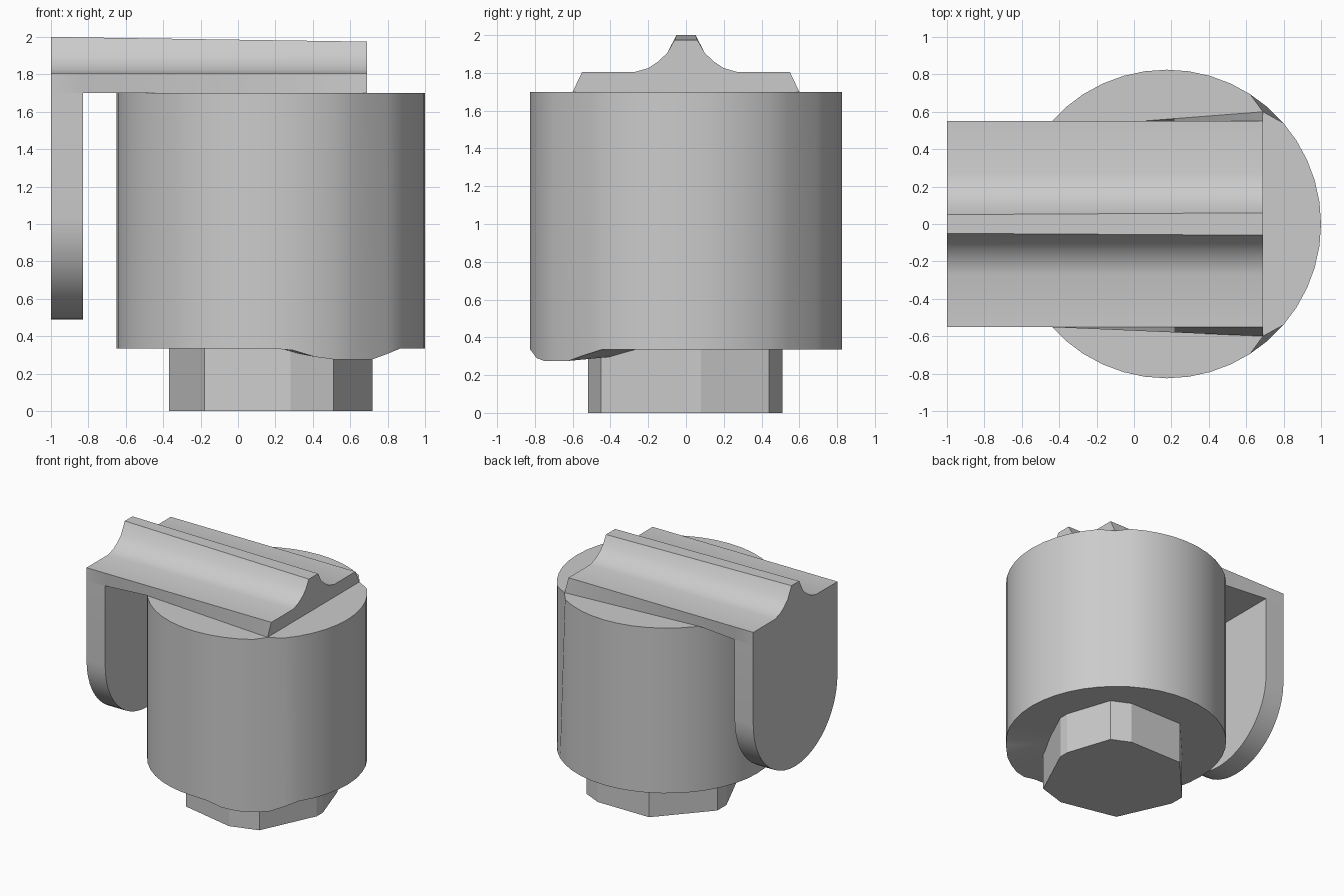
import bpy, bmesh
from math import pi, cos, sin, radians

cube = bpy.data.objects.get("Cube")
if cube:
    bpy.data.objects.remove(cube, do_unlink=True)

grey = bpy.data.materials.new("plain grey")
grey.use_nodes = True
COLOR = (0.6, 0.6, 0.6, 1)
grey.diffuse_color = COLOR
grey.node_tree.nodes["Principled BSDF"].inputs["Base Color"].default_value = COLOR


def loft(name, rings, fan_start=None, smooth=False):
    """Skin a row of matching closed rings and cap both ends."""
    bm = bmesh.new()
    loops = [[bm.verts.new(p) for p in ring] for ring in rings]
    n = len(loops[0])
    for a, b in zip(loops, loops[1:]):
        for i in range(n):
            j = (i + 1) % n
            bm.faces.new((a[i], a[j], b[j], b[i]))
    bm.faces.new(loops[-1])
    if fan_start:
        hub = bm.verts.new(fan_start)
        for i in range(n):
            bm.faces.new((hub, loops[0][(i + 1) % n], loops[0][i]))
    else:
        bm.faces.new(loops[0][::-1])
    bmesh.ops.recalc_face_normals(bm, faces=bm.faces)
    mesh = bpy.data.meshes.new(name)
    bm.to_mesh(mesh)
    bm.free()
    mesh.materials.append(grey)
    obj = bpy.data.objects.new(name, mesh)
    bpy.context.collection.objects.link(obj)
    if smooth:
        bpy.ops.object.select_all(action='DESELECT')
        obj.select_set(True)
        bpy.context.view_layer.objects.active = obj
        bpy.ops.object.shade_smooth_by_angle(angle=radians(30))
    return obj


# Round body, with a shallow lip under its front and two dented corners on top
CX, R, SEG = 0.175, 0.825, 44
bottom, top = [], []
for i in range(SEG):
    a = 2 * pi * i / SEG
    x, y = CX + R * cos(a), R * sin(a)
    away = abs((a - radians(301) + pi) % (2 * pi) - pi)
    drop = min(1, max(0, (radians(25) - away) / radians(14)))
    bottom.append((x, y, 0.335 - 0.06 * drop))
    if i in (6, SEG - 6):
        x, y = 0.69, 0.6 * (1 if y > 0 else -1)
    top.append((x, y, 1.7))
loft("body", [bottom, top], fan_start=(CX, 0, 0.335), smooth=True)

# Uneven faceted foot
foot = [(.72, .08), (.60, .44), (.45, .51), (-.02, .51), (-.37, .12),
        (-.37, 0), (-.18, -.42), (.28, -.52), (.51, -.45), (.72, 0)]
loft("foot", [[(x, y, z) for x, y in foot] for z in (0, 0.335)])


# Top bar with a concave ridge, flaring at its foot toward the inner end
def bar_section(x, foot_half):
    t = (x + 1) / 1.69
    half = [(foot_half, 1.7), (.55, 1.805), (.27, 1.805), (.2, 1.825), (.145, 1.862),
            (.1, 1.905), (.05 + .01 * t, 2 - .025 * t)]
    return [(x, y, z) for y, z in half] + [(x, -y, z) for y, z in half[::-1]]


loft("top_bar", [bar_section(x, h) for x, h in
                 ((-1, .55), (-.83, .55), (-.48, .51), (.69, .6))], smooth=True)

# Hanging end plate with a half-round lower edge
STEPS = 24
arc = [(.55 * cos(pi * i / STEPS), 1.04 - .55 * sin(pi * i / STEPS)) for i in range(STEPS + 1)]
outline = [(.55, 1.7)] + arc + [(-.55, 1.7)]
loft("end_plate", [[(x, y, z) for y, z in outline] for x in (-1, -.83)], smooth=True)
